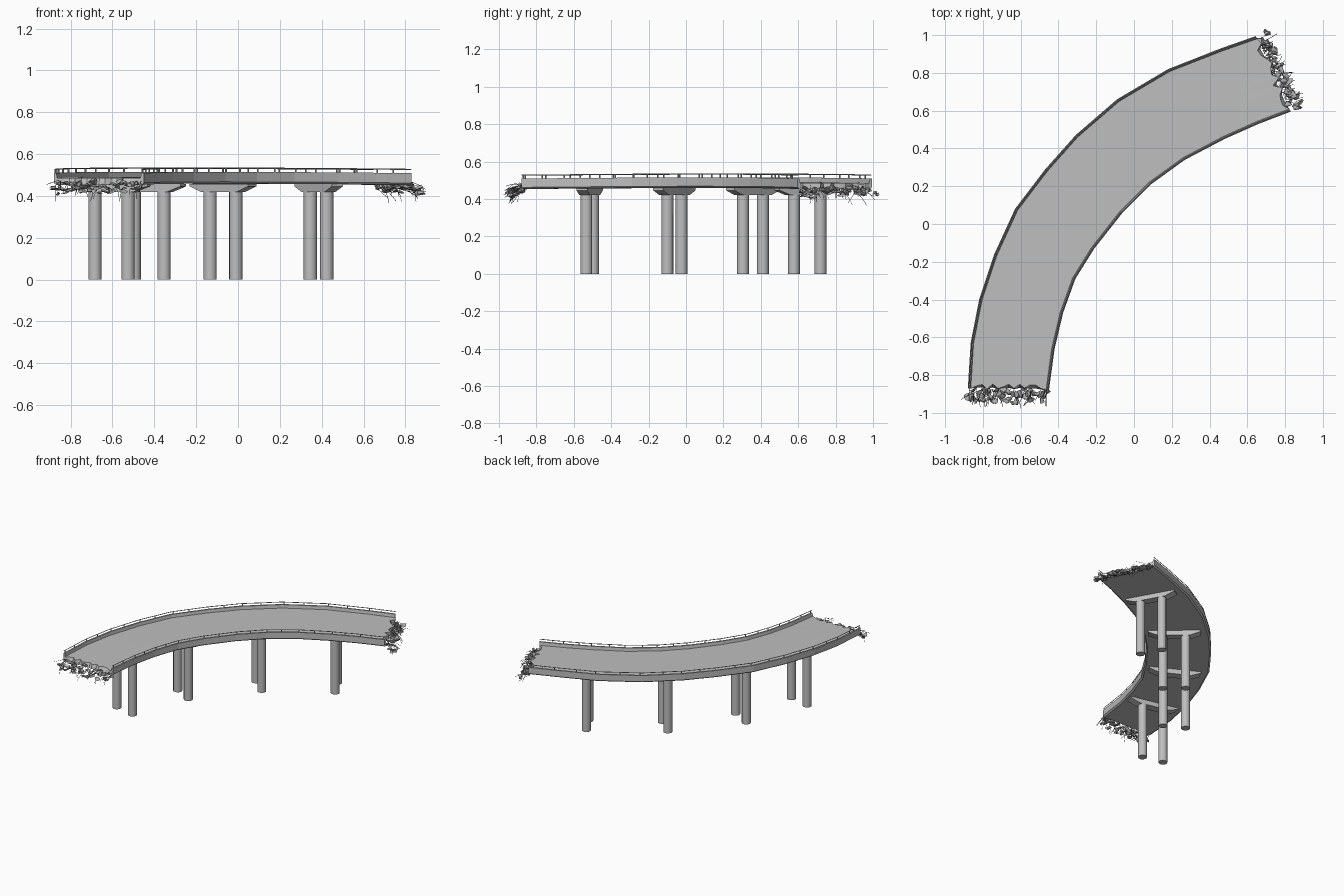
import bpy, bmesh, math, random
from mathutils import Vector, Matrix

random.seed(7)
rnd = random.uniform
cube = bpy.data.objects.get("Cube")
if cube:
    bpy.data.objects.remove(cube, do_unlink=True)


def material(name, value):
    mat = bpy.data.materials.new(name)
    mat.use_nodes = True
    colour = (value, value, value, 1)
    mat.diffuse_color = colour
    mat.node_tree.nodes["Principled BSDF"].inputs["Base Color"].default_value = colour
    return mat


concrete = material("concrete grey", 0.52)
broken = material("broken concrete grey", 0.42)
steel = material("dark steel", 0.12)


def mesh_object(name, bm, mat):
    bmesh.ops.recalc_face_normals(bm, faces=bm.faces)
    mesh = bpy.data.meshes.new(name)
    bm.to_mesh(mesh)
    bm.free()
    mesh.materials.append(mat)
    obj = bpy.data.objects.new(name, mesh)
    bpy.context.collection.objects.link(obj)
    return obj


def wires(name, paths, radius, mat):
    curve = bpy.data.curves.new(name, "CURVE")
    curve.dimensions = "3D"
    curve.bevel_depth = radius
    curve.bevel_resolution = 0
    curve.use_fill_caps = True
    for path in paths:
        spline = curve.splines.new("POLY")
        spline.points.add(len(path) - 1)
        for point, co in zip(spline.points, path):
            point.co = (*co, 1)
    curve.materials.append(mat)
    obj = bpy.data.objects.new(name, curve)
    bpy.context.collection.objects.link(obj)


# Plan outline of the curved deck: matching stations on both edges
outer = [(-.88, -.87), (-.865, -.63), (-.82, -.4), (-.74, -.16), (-.63, .08), (-.47, .29),
         (-.31, .47), (-.09, .66), (.18, .82), (.46, .93), (.645, .995)]
inner = [(-.45, -.88), (-.42, -.66), (-.375, -.47), (-.31, -.29), (-.21, -.13), (-.06, .06),
         (.09, .21), (.27, .34), (.48, .45), (.66, .53), (.83, .595)]
outer = [Vector((*p, 0)) for p in outer]
inner = [Vector((*p, 0)) for p in inner]
last = len(outer) - 1


def camber(i):
    return Vector((0, 0, 0.006 * math.sin(math.pi * i / last)))


def end_direction(i):
    a, b = (0, 1) if i == 0 else (last, last - 1)
    return (outer[a] + inner[a] - outer[b] - inner[b]).normalized()


# Deck: trough section with a parapet on each side and ragged ends
def deck():
    bm = bmesh.new()
    rings = []
    cells = 14
    for i, (a, b) in enumerate(zip(outer, inner)):
        width = (b - a).length
        across = (b - a) / width
        edge = [(0, .509, .462), (.012, .509, .453), (.016, .485, .453)]
        section = edge + [(.016 + (width - .032) * k / cells, .485, .453) for k in range(1, cells)]
        section += [(width - d, t, u) for d, t, u in reversed(edge)]
        ring = []
        for k, (d, top, low) in enumerate(section):
            base = a + across * d + camber(i)
            shift = Vector()
            if i in (0, last) and 2 < k < len(section) - 3:
                shift = end_direction(i) * rnd(-.03, .02)
            ring.append((bm.verts.new(base + shift + Vector((0, 0, top))),
                         bm.verts.new(base + shift * .3 + Vector((0, 0, low)))))
        rings.append(ring)
    n = len(rings[0])
    for r, s in zip(rings, rings[1:]):
        for k in range(n - 1):
            for side in (0, 1):
                bm.faces.new((r[k][side], r[k + 1][side], s[k + 1][side], s[k][side]))
        for k in (0, n - 1):
            bm.faces.new((r[k][0], r[k][1], s[k][1], s[k][0]))
    for r in (rings[0], rings[-1]):
        for k in range(n - 1):
            bm.faces.new((r[k][0], r[k + 1][0], r[k + 1][1], r[k][1]))
    mesh_object("road_deck", bm, concrete)


deck()


# Handrails with short posts along both parapets
def handrail(name, line, other):
    path, posts = [], []
    for i, (a, b) in enumerate(zip(line, other)):
        path.append(a + (b - a).normalized() * .006 + camber(i) + Vector((0, 0, .527)))
    for p, q in zip(path, path[1:]):
        for f in (.05, .5):
            top = p.lerp(q, f)
            posts.append([top - Vector((0, 0, .022)), top])
    wires(name, [path], .0028, concrete)
    wires(name + "_posts", posts, .004, concrete)


handrail("outer_handrail", outer, inner)
handrail("inner_handrail", inner, outer)


# Piers: tapered hammerhead cap on two round columns
def pier(number, x, y, angle):
    place = Matrix.Translation((x, y, 0)) @ Matrix.Rotation(math.radians(angle), 4, "Z")
    bm = bmesh.new()
    for half, thick, z in ((.115, .03, .42), (.185, .03, .446), (.185, .03, .458)):
        for sx in (-1, 1):
            for sy in (-1, 1):
                bm.verts.new((sx * half, sy * thick, z))
    bmesh.ops.convex_hull(bm, input=bm.verts)
    bm.transform(place)
    mesh_object(f"pier_cap_{number}", bm, concrete)
    for side, sx in (("outer", -1), ("inner", 1)):
        bm = bmesh.new()
        bmesh.ops.create_cone(bm, cap_ends=True, segments=12, radius1=.032, radius2=.032, depth=.425,
                              matrix=place @ Matrix.Translation((sx * .081, 0, .2125)))
        obj = mesh_object(f"{side}_column_{number}", bm, concrete)
        for poly in obj.data.polygons:
            poly.use_smooth = abs(poly.normal.z) < .5
        for e in obj.data.edges:
            a, b = (obj.data.vertices[v].co.z for v in e.vertices)
            e.use_edge_sharp = abs(a - b) < .01


for number, spot in enumerate([(-.605, -.515, -13), (-.425, -.062, -28),
                               (-.072, .358, -41), (.385, .648, -61)], 1):
    pier(number, *spot)


# Broken ends: angular chunks and bent reinforcing bars
def broken_end(name, i):
    out = end_direction(i)
    a, b = outer[i], inner[i]
    bm = bmesh.new()
    for k in range(46):
        f = (k + rnd(0, 1)) / 46
        depth = rnd(0, .065)
        centre = a.lerp(b, f) + out * depth + Vector((0, 0, .475 - depth * .5 - rnd(0, .035)))
        spin = Matrix.Rotation(rnd(0, 6.28), 4, "Z") @ Matrix.Rotation(rnd(-.7, .7), 4, "X")
        size = Vector((rnd(.015, .035), rnd(.012, .028), rnd(.006, .016)))
        verts = []
        for _ in range(9):
            p = Vector((rnd(-1, 1), rnd(-1, 1), rnd(-1, 1))).normalized()
            verts.append(bm.verts.new(centre + spin @ (p * size)))
        hull = bmesh.ops.convex_hull(bm, input=verts)
        spare = {v for v in hull["geom_interior"] if isinstance(v, bmesh.types.BMVert)}
        bmesh.ops.delete(bm, geom=list(spare), context="VERTS")
    mesh_object(name + "_rubble", bm, broken)
    bars = []
    for k in range(34):
        p = a.lerp(b, rnd(.02, .98)) + Vector((0, 0, rnd(.43, .475)))
        path = [p]
        way = out + Vector((rnd(-.5, .5), rnd(-.5, .5), rnd(-.5, .3)))
        for _ in range(3):
            p = p + way.normalized() * rnd(.02, .042)
            path.append(p)
            way = way + Vector((rnd(-.4, .4), rnd(-.4, .4), rnd(-.9, .1)))
        bars.append(path)
    wires(name + "_bars", bars, .0012, steel)


broken_end("front_end", 0)
broken_end("back_end", last)
